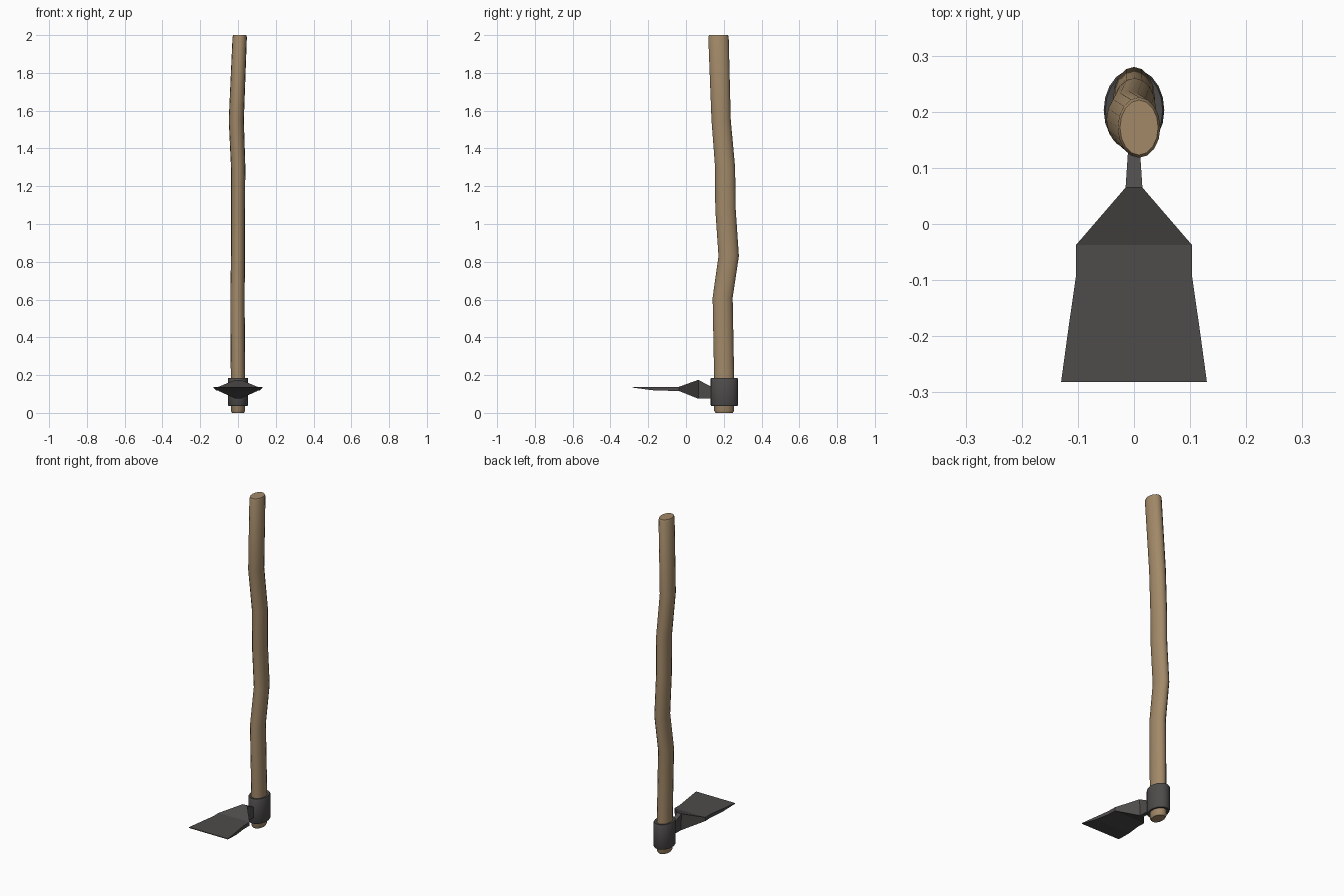
import bpy, bmesh, math

if "Cube" in bpy.data.objects:
    bpy.data.objects.remove(bpy.data.objects["Cube"])


def material(name, color):
    m = bpy.data.materials.new(name)
    m.diffuse_color = (*color, 1)
    m.use_nodes = True
    m.node_tree.nodes["Principled BSDF"].inputs["Base Color"].default_value = m.diffuse_color
    return m


def ellipse(cx, cy, z, rx, ry, n):
    return [(cx + rx * math.cos(2 * math.pi * i / n),
             cy + ry * math.sin(2 * math.pi * i / n), z) for i in range(n)]


def loft(name, rings, mat, closed=False, angle=None):
    """Skin a series of rings; cap the ends, or join last to first."""
    bm = bmesh.new()
    loops = [[bm.verts.new(p) for p in r] for r in rings]
    n = len(loops[0])
    pairs = list(zip(loops, loops[1:]))
    if closed:
        pairs.append((loops[-1], loops[0]))
    else:
        bm.faces.new(loops[0])
        bm.faces.new(loops[-1])
    for a, b in pairs:
        for i in range(n):
            j = (i + 1) % n
            bm.faces.new((a[i], a[j], b[j], b[i]))
    bmesh.ops.recalc_face_normals(bm, faces=bm.faces)
    me = bpy.data.meshes.new(name)
    bm.to_mesh(me)
    bm.free()
    me.materials.append(mat)
    if angle:
        me.shade_smooth()
        me.set_sharp_from_angle(angle=math.radians(angle))
    ob = bpy.data.objects.new(name, me)
    bpy.context.collection.objects.link(ob)
    return ob


wood = material("wood", (0.36, 0.25, 0.14))
iron = material("iron", (0.075, 0.072, 0.07))

# Crooked wooden handle: x, y, z, rx, ry
path = [
    (0, 0.202, 0.0, 0.032, 0.046),
    (0, 0.202, 0.012, 0.038, 0.053),
    (0, 0.202, 0.18, 0.038, 0.053),
    (-0.003, 0.194, 0.61, 0.038, 0.053),
    (0.0, 0.226, 0.83, 0.037, 0.054),
    (0.0, 0.209, 1.08, 0.037, 0.054),
    (0.001, 0.207, 1.30, 0.038, 0.053),
    (-0.009, 0.186, 1.55, 0.040, 0.051),
    (0.009, 0.172, 1.99, 0.038, 0.054),
    (0.009, 0.172, 2.0, 0.034, 0.049),
]
loft("handle", [ellipse(x, y, z, rx, ry, 16) for x, y, z, rx, ry in path],
     wood, angle=35)

# Iron collar around the handle
profile = [(0.037, 0.052, 0.04), (0.051, 0.069, 0.037), (0.054, 0.073, 0.043),
           (0.054, 0.073, 0.18), (0.051, 0.069, 0.186), (0.037, 0.052, 0.183)]
loft("collar", [ellipse(0, 0.203, z, rx, ry, 20) for rx, ry, z in profile],
     iron, closed=True, angle=35)

# Neck flaring into the flat blade: y, top half width, bottom half width, z low, z high
stations = [
    (0.14, 0.010, 0.010, 0.075, 0.135),
    (0.065, 0.015, 0.012, 0.075, 0.175),
    (-0.037, 0.103, 0.103, 0.116, 0.138),
    (-0.09, 0.103, 0.103, 0.117, 0.138),
    (-0.18, 0.116, 0.116, 0.120, 0.138),
    (-0.282, 0.130, 0.130, 0.134, 0.138),
]
loft("blade", [[(-b, y, lo), (b, y, lo), (t, y, hi), (-t, y, hi)]
               for y, t, b, lo, hi in stations], iron)
